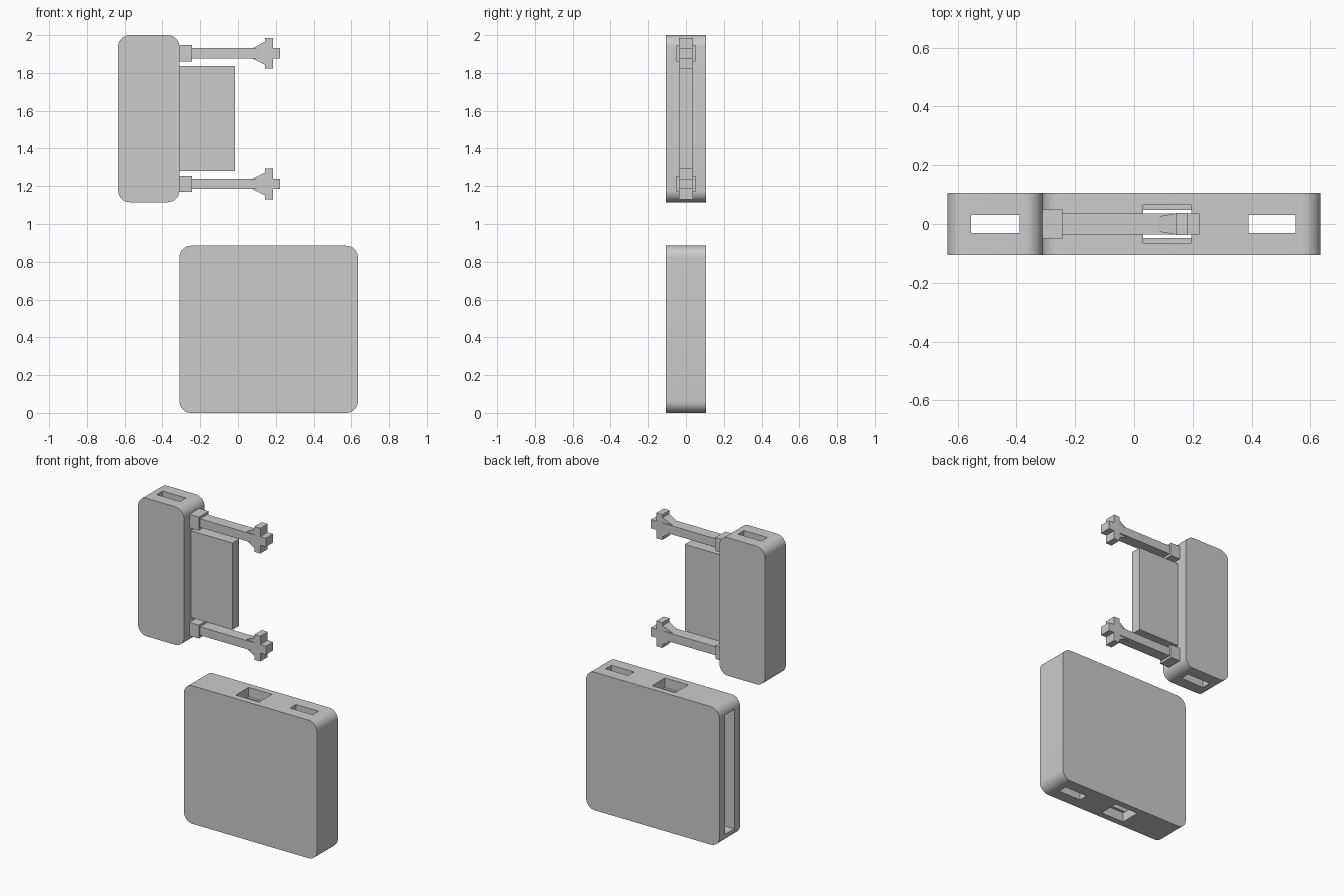
import bpy, bmesh, math

if "Cube" in bpy.data.objects:
    bpy.data.objects.remove(bpy.data.objects["Cube"])


def add_frustum(bm, x0, x1, half0, half1, zc):
    """Block along x whose end sections have half sizes (y, z)."""
    ends = []
    for x, (hy, hz) in ((x0, half0), (x1, half1)):
        ends.append([bm.verts.new((x, sy * hy, zc + sz * hz))
                     for sy, sz in ((-1, -1), (1, -1), (1, 1), (-1, 1))])
    a, b = ends
    bm.faces.new(a)
    bm.faces.new(b[::-1])
    for i in range(4):
        j = (i + 1) % 4
        bm.faces.new((a[j], a[i], b[i], b[j]))


def add_box(bm, x0, x1, hy, z0, z1):
    h = (hy, (z1 - z0) / 2)
    add_frustum(bm, x0, x1, h, h, (z0 + z1) / 2)


def finish(name, bm):
    bmesh.ops.recalc_face_normals(bm, faces=bm.faces[:])
    mesh = bpy.data.meshes.new(name)
    bm.to_mesh(mesh)
    bm.free()
    ob = bpy.data.objects.new(name, mesh)
    bpy.context.collection.objects.link(ob)
    return ob


def body(name, x0, x1, z0, z1, cuts):
    """Slab with four rounded corners and rectangular openings."""
    bm = bmesh.new()
    add_box(bm, x0, x1, 0.105, z0, z1)
    corners = [e for e in bm.edges
               if abs(e.verts[0].co.y - e.verts[1].co.y) > 0.1]
    bmesh.ops.bevel(bm, geom=corners, offset=0.062, segments=10,
                    profile=0.5, affect='EDGES')
    ob = finish(name, bm)
    bpy.context.view_layer.objects.active = ob
    ob.select_set(True)
    for cut in cuts:
        cb = bmesh.new()
        add_box(cb, *cut)
        cutter = finish("cutter", cb)
        cutter.hide_render = True
        mod = ob.modifiers.new("opening", 'BOOLEAN')
        mod.operation = 'DIFFERENCE'
        mod.solver = 'EXACT'
        mod.object = cutter
        bpy.ops.object.modifier_apply(modifier=mod.name)
        bpy.data.objects.remove(cutter)
    bpy.ops.object.shade_smooth_by_angle(angle=math.radians(30))
    ob.select_set(False)
    return ob


H = 0.885          # height of both halves
Z1 = 2.0 - H       # bottom of the plug half
MID = Z1 + H / 2   # symmetry plane of the plug half

# Socket half: strap slot, mouth cavity, release windows top and bottom
body("socket_body", -0.31, 0.635, 0, H, [
    (0.39, 0.55, 0.03, -0.1, H + 0.1),
    (-0.4, 0.24, 0.048, 0.06, H - 0.06),
    (0.03, 0.195, 0.065, -0.1, 0.061),
    (0.03, 0.195, 0.065, H - 0.061, H + 0.1),
])

# Plug half: strap slot
body("plug_body", -0.635, -0.31, Z1, 2.0, [
    (-0.555, -0.39, 0.03, Z1 - 0.1, 2.1),
])

# Centre tongue
bm = bmesh.new()
add_box(bm, -0.315, -0.015, 0.034, MID - 0.278, MID + 0.278)
finish("centre_tongue", bm)

# Upper and lower latch arms: collar, shaft, flared barb, crossbar
for side, label in ((1, "upper"), (-1, "lower")):
    zc = MID + side * 0.346
    bm = bmesh.new()
    add_box(bm, -0.315, -0.243, 0.05, zc - 0.043, zc + 0.043)
    add_box(bm, -0.25, 0.223, 0.0365, zc - 0.0275, zc + 0.0275)
    add_frustum(bm, 0.077, 0.145, (0.025, 0.0275), (0.036, 0.062), zc)
    add_box(bm, 0.142, 0.184, 0.037, zc - 0.081, zc + 0.081)
    finish(label + "_latch_arm", bm)
